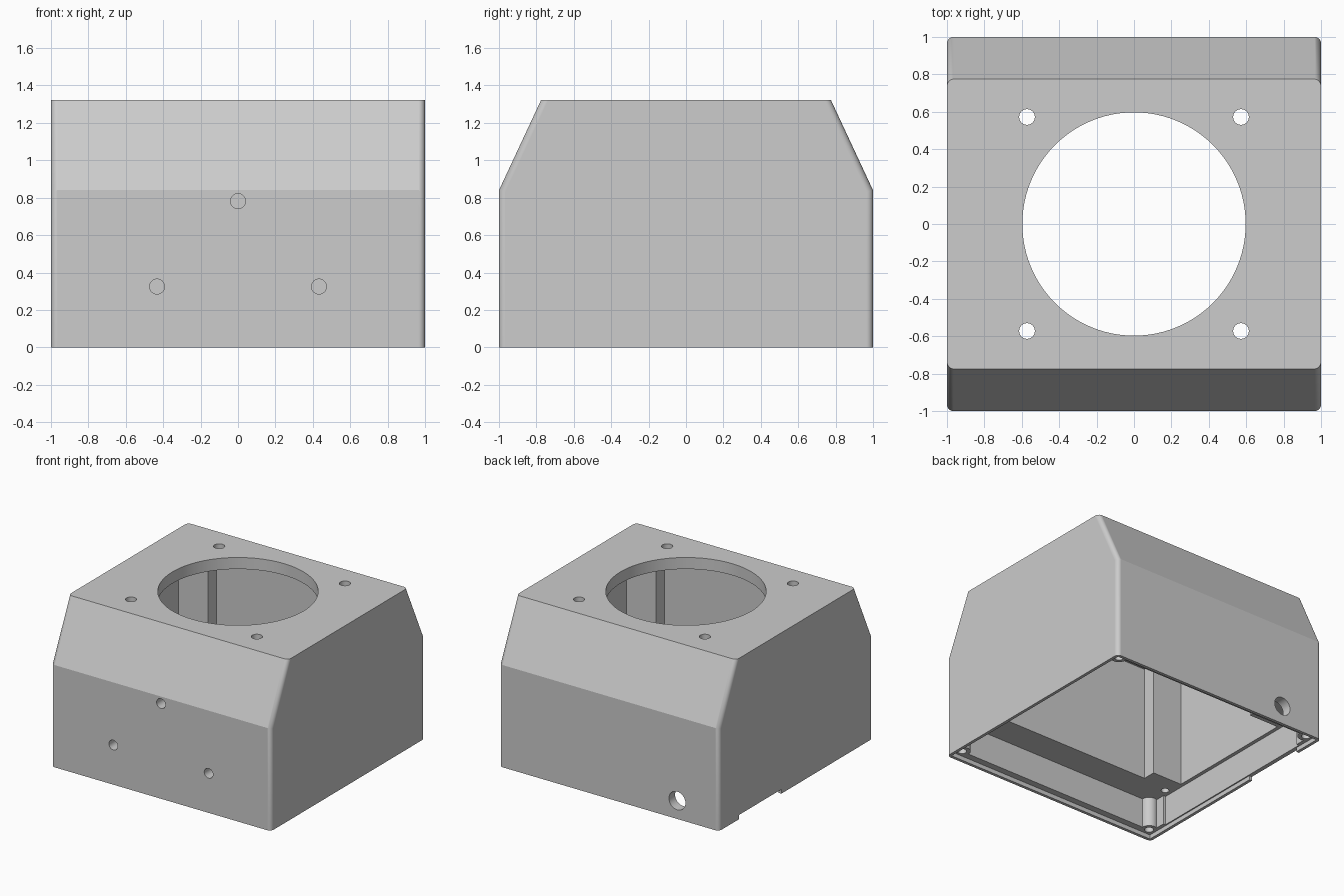
import bpy, bmesh, math
from mathutils import Matrix, Vector

cube = bpy.data.objects.get("Cube")
if cube:
    bpy.data.objects.remove(cube, do_unlink=True)

grey = bpy.data.materials.new("light grey")
grey.use_nodes = True
colour = (0.604, 0.604, 0.604, 1)
grey.diffuse_color = colour
grey.node_tree.nodes["Principled BSDF"].inputs["Base Color"].default_value = colour


def make_object(name, bm):
    bmesh.ops.recalc_face_normals(bm, faces=bm.faces)
    mesh = bpy.data.meshes.new(name)
    bm.to_mesh(mesh)
    bm.free()
    mesh.materials.append(grey)
    obj = bpy.data.objects.new(name, mesh)
    bpy.context.collection.objects.link(obj)
    return obj


def box(name, low, high):
    low, high = Vector(low), Vector(high)
    bm = bmesh.new()
    size = Matrix.Diagonal((*(high - low), 1))
    bmesh.ops.create_cube(bm, size=1, matrix=Matrix.Translation((low + high) / 2) @ size)
    return make_object(name, bm)


def corner_box(name, sx, sy, low, high):
    """Box given in the positive corner, mirrored to the corner sx, sy."""
    xs = sorted((sx * low[0], sx * high[0]))
    ys = sorted((sy * low[1], sy * high[1]))
    return box(name, (xs[0], ys[0], low[2]), (xs[1], ys[1], high[2]))


def cylinder(name, centre, radius, length, axis="Z", sides=32):
    bm = bmesh.new()
    turn = Matrix.Rotation(math.pi / 2, 4, "X") if axis == "Y" else Matrix()
    bmesh.ops.create_cone(bm, cap_ends=True, segments=sides, radius1=radius, radius2=radius,
                          depth=length, matrix=Matrix.Translation(centre) @ turn)
    return make_object(name, bm)


def combine(target, tool):
    """Cut the tool out of the target and discard the tool."""
    tool.hide_render = True
    mod = target.modifiers.new("combine", "BOOLEAN")
    mod.object, mod.operation, mod.solver = tool, "DIFFERENCE", "EXACT"
    bpy.context.view_layer.objects.active = target
    bpy.ops.object.modifier_apply(modifier=mod.name)
    bpy.data.objects.remove(tool, do_unlink=True)


# Outer body: sloped shoulders front and back, extruded across the width
bm = bmesh.new()
profile = [(-1, 0), (1, 0), (1, 0.84), (0.775, 1.322), (-0.775, 1.322), (-1, 0.84)]
face = bm.faces.new([bm.verts.new((-1, y, z)) for y, z in profile])
new = bmesh.ops.extrude_face_region(bm, geom=[face])["geom"]
bmesh.ops.translate(bm, vec=(2, 0, 0), verts=[v for v in new if isinstance(v, bmesh.types.BMVert)])
# Round the upright and sloping corner edges
corners = []
for edge in bm.edges:
    a, b = (v.co for v in edge.verts)
    if abs(a.x - b.x) < 0.01 and abs(a.z - b.z) > 0.1:
        corners.append(edge)
bmesh.ops.bevel(bm, geom=corners, offset=0.035, segments=5, profile=0.5, affect="EDGES")
body = make_object("enclosure_body", bm)

corner_signs = [(sx, sy) for sx in (-1, 1) for sy in (-1, 1)]

# Bottom chamber leaves lid bosses standing, upper cavity leaves corner posts
chamber = box("lower_chamber", (-0.965, -0.92, -0.1), (0.965, 0.92, 0.28))
cavity = box("upper_cavity", (-0.935, -0.672, 0.2), (0.935, 0.672, 1.227))
for sx, sy in corner_signs:
    combine(chamber, cylinder("lid_boss", (sx * 0.92, sy * 0.92, 0.1), 0.065, 0.6))
    combine(chamber, corner_box("boss_web", sx, sy, (0.945, 0.78, -0.2), (1.1, 1.1, 0.4)))
    combine(cavity, corner_box("inner_post", sx, sy, (0.667, 0.565, 0.1), (1.1, 1.1, 1.4)))
combine(body, chamber)
combine(body, cavity)
combine(body, box("lid_recess", (-0.975, -0.975, -0.1), (0.975, 0.975, 0.035)))

# Screw holes in bosses, ledges and top plate
for sx, sy in corner_signs:
    combine(body, cylinder("lid_screw_hole", (sx * 0.92, sy * 0.92, 0.1), 0.035, 0.3))
    combine(body, cylinder("ledge_screw_hole", (sx * 0.905, sy * 0.715, 0.33), 0.03, 0.3))
    combine(body, cylinder("top_screw_hole", (sx * 0.572, sy * 0.572, 1.3), 0.042, 0.3))

# Large round opening in the top
combine(body, cylinder("top_opening", (0, 0, 1.3), 0.597, 0.3, sides=96))

# Blind mounting holes on the front, cable hole on the back
for x, z in ((0, 0.782), (-0.433, 0.325), (0.433, 0.325)):
    combine(body, cylinder("front_hole", (x, -1, z), 0.04, 0.4, "Y"))
combine(body, cylinder("cable_hole", (-0.62, 1, 0.15), 0.075, 0.4, "Y"))

# Notch in the bottom rim
combine(body, box("rim_notch", (-1.1, 0.19, -0.1), (-0.95, 0.74, 0.035)))

# Smooth rounded corners while the large faces stay flat
bpy.ops.object.select_all(action="DESELECT")
body.select_set(True)
bpy.context.view_layer.objects.active = body
bpy.ops.object.shade_smooth_by_angle(angle=math.radians(24))
flat = body.modifiers.new("flat_faces", "WEIGHTED_NORMAL")
flat.keep_sharp = True
